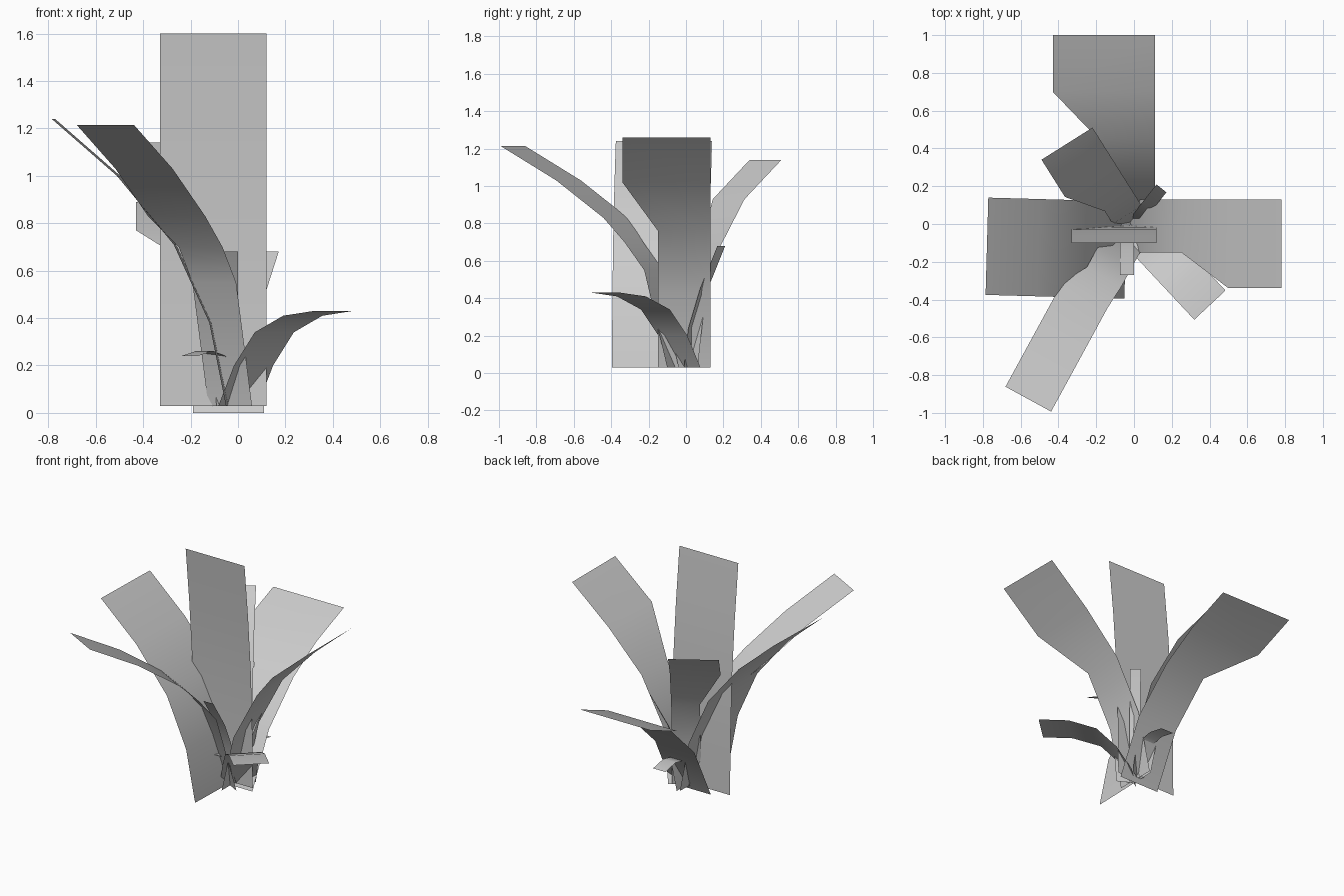
import bpy, bmesh
from math import sin, cos, radians

if "Cube" in bpy.data.objects:
    bpy.data.objects.remove(bpy.data.objects["Cube"])


def blade(name, heading, rows):
    """Bent leaf strip. rows: (distance out, height, left offset, right offset)."""
    a = radians(heading)
    u, v = (cos(a), sin(a)), (sin(a), -cos(a))
    bm = bmesh.new()
    prev = None
    for r, z, left, right in rows:
        cur = [bm.verts.new((u[0] * r + v[0] * s, u[1] * r + v[1] * s, z))
               for s in (left, right)]
        if prev:
            f = bm.faces.new((prev[0], prev[1], cur[1], cur[0]))
            f.smooth = True
        prev = cur
    me = bpy.data.meshes.new(name)
    bm.to_mesh(me)
    bm.free()
    ob = bpy.data.objects.new(name, me)
    bpy.context.collection.objects.link(ob)
    return ob


def even(path, left, right):
    """Constant-width rows along a side profile."""
    return [(r, z, left, right) for r, z in path]


# Tall upright blade
blade("tall_blade", -90, even(
    [(.01, .03), (.015, .42), (.03, .82), (.06, 1.21), (.10, 1.60)], -.12, .33))

# Wide side blades
blade("right_blade", 0,
      even([(-.02, .03), (.07, .42), (.25, .76)], -.13, .15)
      + even([(.50, 1.02), (.78, 1.26)], -.13, .34))
blade("left_blade", 178.4, even(
    [(.04, .03), (.11, .38), (.26, .71), (.50, 1.00), (.775, 1.24)], -.397, .118))

# Back blade, arching over
blade("back_blade", 90,
      even([(0, 0), (.18, .36), (.45, .62)], -.19, .11)
      + even([(.70, .77), (1.0, .89)], -.43, .11))

# Diagonal blades
blade("front_left_blade", 241.4,
      even([(.06, .03), (.20, .55), (.32, .70)], -.10, .11)
      + even([(.454, .83), (.741, 1.03), (1.082, 1.215)], -.09, .185))
blade("back_left_blade", 122.2,
      even([(.02, .03), (.06, .35), (.14, .64)], -.095, .086)
      + even([(.316, .93), (.549, 1.14)], -.233, .086))
blade("front_right_blade", -46.9, even(
    [(0, .03), (.096, .20), (.224, .34), (.40, .41), (.588, .43)], -.113, .113))
blade("back_right_blade", 51.5, even(
    [(.01, .03), (.04, .24), (.12, .45), (.238, .68)], -.037, .03))

# Small inner shoots
blade("front_shoot", -90, even(
    [(0, .03), (.05, .27), (.14, .48), (.27, .68)], 0, .075))
blade("back_shoot", 90, even(
    [(.01, .03), (.05, .16), (.12, .245), (.20, .262), (.31, .24)], -.06, .035))
blade("left_shoot", 221.3, even(
    [(.01, .03), (.05, .16), (.11, .24), (.18, .262), (.266, .24)], -.045, .06))
